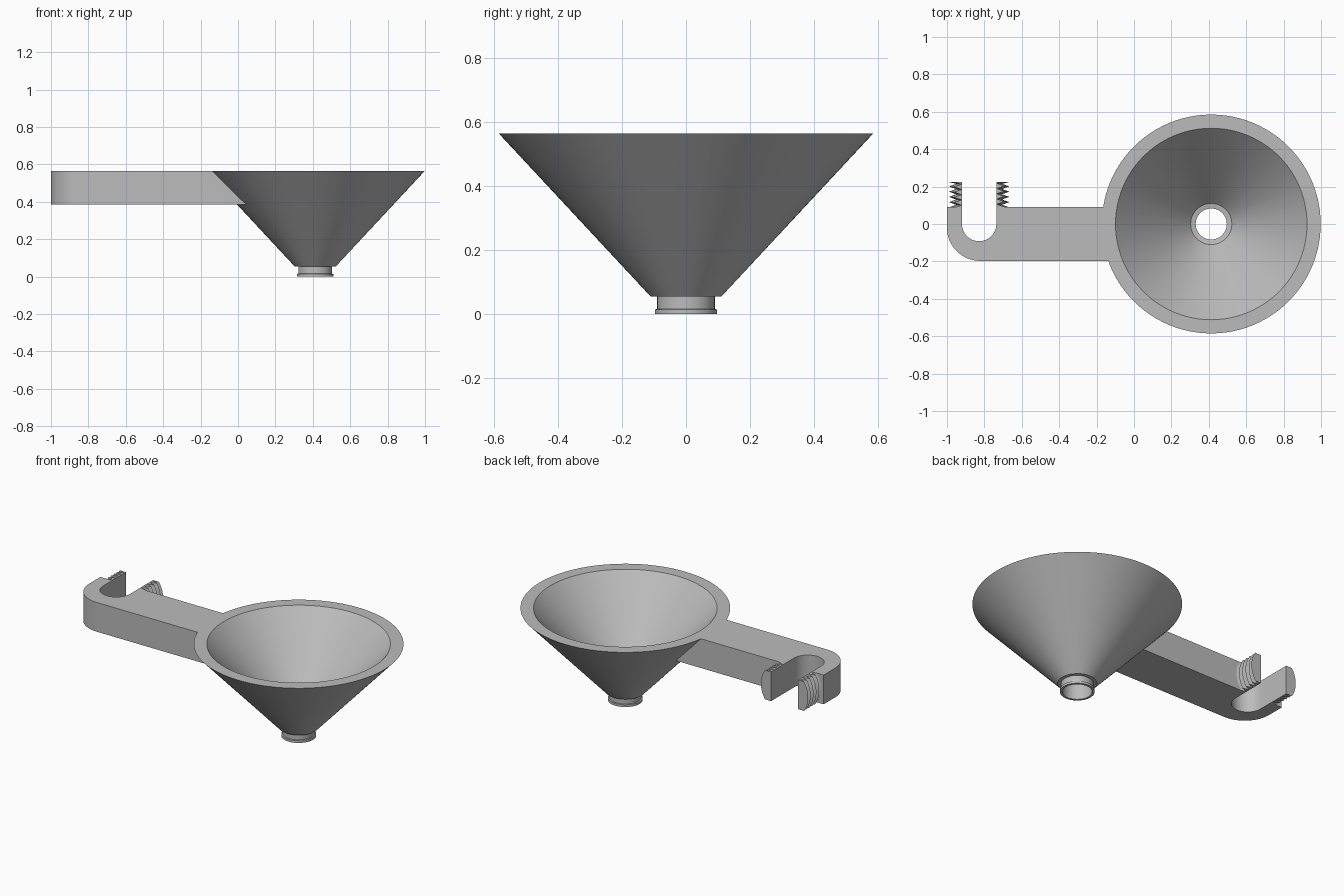
import bpy, bmesh, math

if "Cube" in bpy.data.objects:
    bpy.data.objects.remove(bpy.data.objects["Cube"])

CX, TOP, ARM_Z = 0.413, 0.564, 0.384      # funnel axis, rim height, arm underside
SX = -0.828                               # clamp slot centre
SLOT = 0.092                              # slot half width

grey = bpy.data.materials.new("grey plastic")
grey.diffuse_color = (0.5, 0.5, 0.5, 1)
grey.use_nodes = True
grey.node_tree.nodes["Principled BSDF"].inputs["Base Color"].default_value = grey.diffuse_color


def finish(bm, name):
    bmesh.ops.recalc_face_normals(bm, faces=bm.faces[:])
    mesh = bpy.data.meshes.new(name)
    bm.to_mesh(mesh)
    bm.free()
    mesh.materials.append(grey)
    ob = bpy.data.objects.new(name, mesh)
    bpy.context.collection.objects.link(ob)
    return ob


def loft(name, rows, closed=False):
    """Bridge a list of equal rings; cap both ends unless the rings close up."""
    bm = bmesh.new()
    rings = [[bm.verts.new(p) for p in row] for row in rows]
    n = len(rings[0])
    for a, b in zip(rings, rings[1:]):
        for i in range(n):
            j = (i + 1) % n
            bm.faces.new((a[i], a[j], b[j], b[i]))
    bm.faces.new(rings[0])
    bm.faces.new(rings[-1])
    return finish(bm, name)


def lathe(name, profile, segs=96):
    """Solid of revolution about the funnel axis from (radius, z) points."""
    return loft(name, [[(CX + r * math.cos(2 * math.pi * i / segs),
                         r * math.sin(2 * math.pi * i / segs), z)
                        for i in range(segs)] for r, z in profile])


def arc(cx, cy, r, a0, a1, n=24):
    return [(cx + r * math.cos(math.radians(a0 + (a1 - a0) * i / n)),
             cy + r * math.sin(math.radians(a0 + (a1 - a0) * i / n)))
            for i in range(n + 1)]


def boolean(ob, other, op):
    m = ob.modifiers.new(op.lower(), 'BOOLEAN')
    m.operation, m.object, m.solver = op, other, 'EXACT'
    bpy.context.view_layer.objects.active = ob
    bpy.ops.object.modifier_apply(modifier=m.name)
    bpy.data.objects.remove(other)


# Funnel body with neck and lip
funnel = lathe("funnel_with_arm", [(0.097, 0), (0.097, 0.014), (0.09, 0.016),
                                   (0.09, 0.054), (0.11, 0.054), (0.585, TOP)])

# Arm with hooked end and U-shaped slot
outline = ([(-1, 0.09)] + arc(-0.823, -0.02, 0.177, 180, 270)
           + [(0.4, -0.197), (0.4, 0.09)]
           + [(SX + SLOT, 0.09)] + arc(SX, 0, SLOT, 0, -180) + [(SX - SLOT, 0.09)])
arm = loft("arm", [[(x, y, z) for x, y in outline] for z in (ARM_Z, TOP)])
boolean(funnel, arm, 'UNION')

# Hollow inside and spout hole
k = 0.402 / (TOP - 0.13)
bore = lathe("bore", [(0.083, -0.1), (0.083, 0.125), (0.11, 0.13),
                      (0.512, TOP), (0.512 + 0.1 * k, TOP + 0.1)])
boolean(funnel, bore, 'DIFFERENCE')

# Threaded prongs: slices of a screw on the slot axis, lofted upwards
PITCH, Y0, Y1 = 0.028, 0.075, 0.224


def prong(name, side):
    rows = []
    for s in range(25):
        z = -0.09 + 0.18 * s / 24
        shift = PITCH * (math.asin(z / 0.16) / (2 * math.pi) + (0.25 if side > 0 else -0.25))
        row = [(SX + side * SLOT, Y0, z)]
        for t in range(13):
            r = 0.161 if t % 2 else 0.123
            y = min(max(Y0 + (t - 0.5) * PITCH / 2 + side * shift, Y0), Y1)
            if t == 0:
                y = Y0
            if t == 12:
                y = Y1
                r = 0.135
            x = max(math.sqrt(max(r * r - z * z, 0)), SLOT + 0.002)
            row.append((SX + side * x, y, z))
        row.append((SX + side * SLOT, Y1, z))
        rows.append([(x, y, z + (ARM_Z + TOP) / 2) for x, y, z in row])
    return loft(name, rows)


parts = [funnel, prong("left_threaded_prong", -1), prong("right_threaded_prong", 1)]

# Smooth the round surfaces, keep the edges sharp
for ob in parts:
    bpy.ops.object.select_all(action='DESELECT')
    ob.select_set(True)
    bpy.context.view_layer.objects.active = ob
    bpy.ops.object.shade_smooth_by_angle(angle=math.radians(25))
